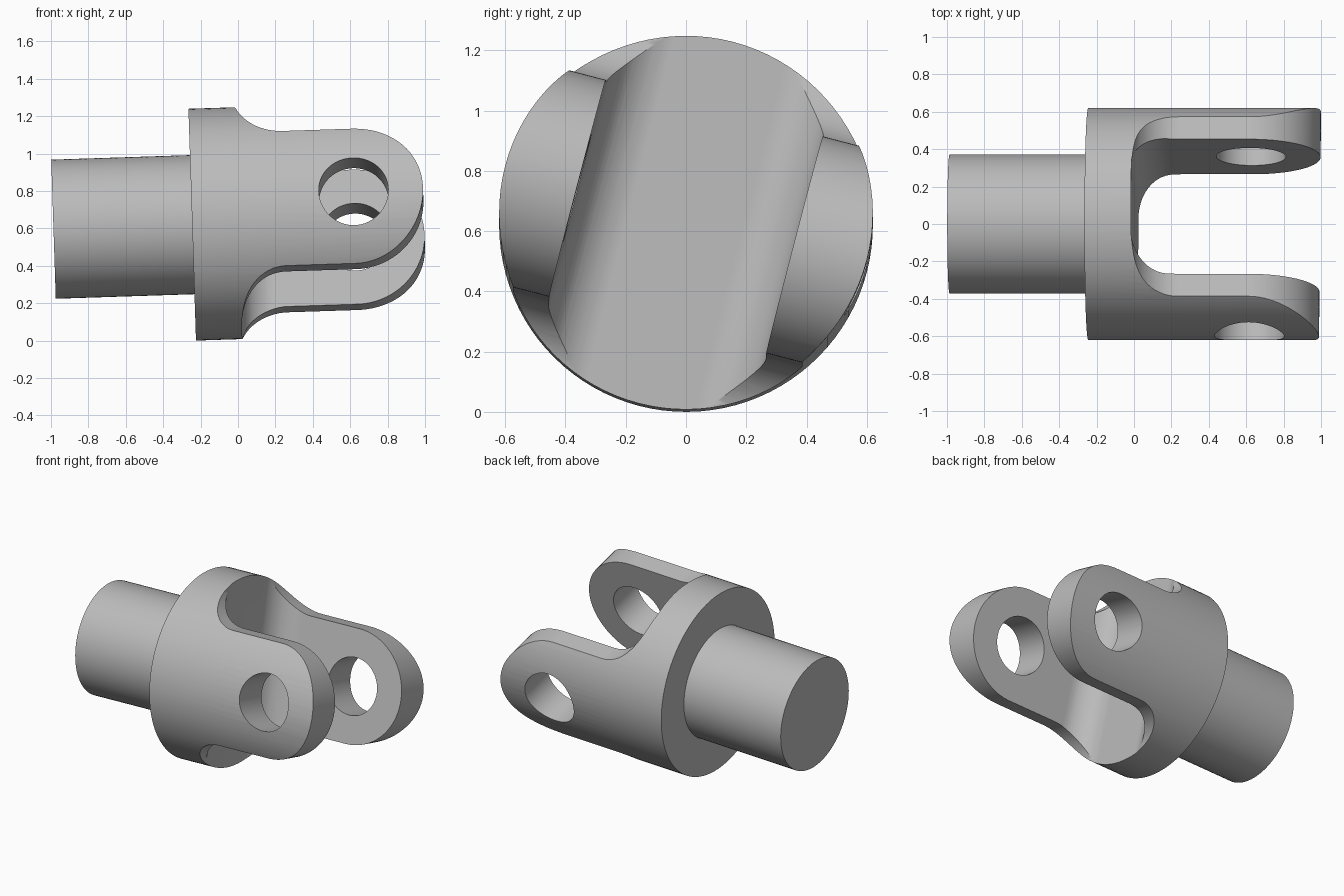
import bpy, bmesh
from math import pi, cos, sin, radians
from mathutils import Matrix

cube = bpy.data.objects.get("Cube")
if cube:
    bpy.data.objects.remove(cube, do_unlink=True)

R_BODY, R_EAR, R_HOLE = 0.62, 0.372, 0.186   # collar, ear end / shaft, pin hole
R_BLEND = R_BODY - R_EAR                      # concave blend from collar to ear
R_SLOT = 0.186                                # fillet at slot bottom
PIN_X = 0.62                                  # pin position along the axis
SHAFT_END, COLLAR_BACK = -0.99, -0.248

metal = bpy.data.materials.new("grey metal")
metal.use_nodes = True
grey = (0.5, 0.5, 0.5, 1)
metal.diffuse_color = grey
metal.node_tree.nodes["Principled BSDF"].inputs["Base Color"].default_value = grey


def arc(cx, cy, r, start, end, n):
    angles = [radians(start + (end - start) * i / n) for i in range(n + 1)]
    return [(cx + r * cos(a), cy + r * sin(a)) for a in angles]


def make_object(name, bm):
    bmesh.ops.remove_doubles(bm, verts=bm.verts, dist=1e-5)
    bmesh.ops.recalc_face_normals(bm, faces=bm.faces)
    mesh = bpy.data.meshes.new(name)
    bm.to_mesh(mesh)
    bm.free()
    mesh.materials.append(metal)
    ob = bpy.data.objects.new(name, mesh)
    bpy.context.collection.objects.link(ob)
    return ob


def prism(name, outline, axis):
    """Extrude an outline symmetrically along y or z."""
    bm = bmesh.new()
    place = (lambda p: (p[0], -1, p[1])) if axis == "y" else (lambda p: (p[0], p[1], -1))
    face = bm.faces.new([bm.verts.new(place(p)) for p in outline])
    ext = bmesh.ops.extrude_face_region(bm, geom=[face])
    moved = [v for v in ext["geom"] if isinstance(v, bmesh.types.BMVert)]
    bmesh.ops.translate(bm, verts=moved, vec=(0, 2, 0) if axis == "y" else (0, 0, 2))
    return make_object(name, bm)


def mirrored(half):
    return half + [(x, -y) for x, y in reversed(half)]


# Turned blank: shaft and full round body
bm = bmesh.new()
profile = [(SHAFT_END, 0), (SHAFT_END, R_EAR), (COLLAR_BACK, R_EAR),
           (COLLAR_BACK, R_BODY), (1.1, R_BODY), (1.1, 0)]
verts = [bm.verts.new((x, 0, r)) for x, r in profile]
edges = [bm.edges.new(pair) for pair in zip(verts, verts[1:])]
bmesh.ops.spin(bm, geom=verts + edges, cent=(0, 0, 0), axis=(1, 0, 0),
               angle=2 * pi, steps=96, use_duplicate=False)
clevis = make_object("clevis_fork", bm)

# Side outline: collar, concave blends and rounded ears
half = [(-1.2, 0.8), (0, 0.8)] + arc(R_BLEND, R_BODY, R_BLEND, 180, 270, 16)
half += arc(PIN_X, 0, R_EAR, 90, 1.875, 24)
side = prism("side_outline", mirrored(half), "y")

# Slot between the ears, with filleted bottom
half = [(1.3, R_EAR)] + arc(R_SLOT, R_EAR - R_SLOT, R_SLOT, 90, 180, 16)
slot = prism("slot_cutter", mirrored(half), "z")

# Pin hole through both ears
hole = prism("pin_hole_cutter", arc(PIN_X, 0, R_HOLE, 0, 354.375, 63), "y")

bpy.context.view_layer.objects.active = clevis
for cutter, operation in ((side, "INTERSECT"), (slot, "DIFFERENCE"), (hole, "DIFFERENCE")):
    cutter.hide_render = True
    mod = clevis.modifiers.new(cutter.name, "BOOLEAN")
    mod.operation, mod.solver, mod.object = operation, "EXACT", cutter
    bpy.ops.object.modifier_apply(modifier=mod.name)
    bpy.data.objects.remove(cutter, do_unlink=True)

# Pose: rolled about the shaft and tipped slightly up
clevis.data.transform(Matrix.Translation((0.003, 0, 0.628))
                      @ Matrix.Rotation(radians(-1.87), 4, "Y")
                      @ Matrix.Rotation(radians(-14.6), 4, "X"))

# Smooth curves, crisp edges
bpy.ops.object.select_all(action="DESELECT")
clevis.select_set(True)
bpy.ops.object.shade_smooth_by_angle(angle=radians(25))
weighted = clevis.modifiers.new("weighted_normals", "WEIGHTED_NORMAL")
weighted.keep_sharp = True
